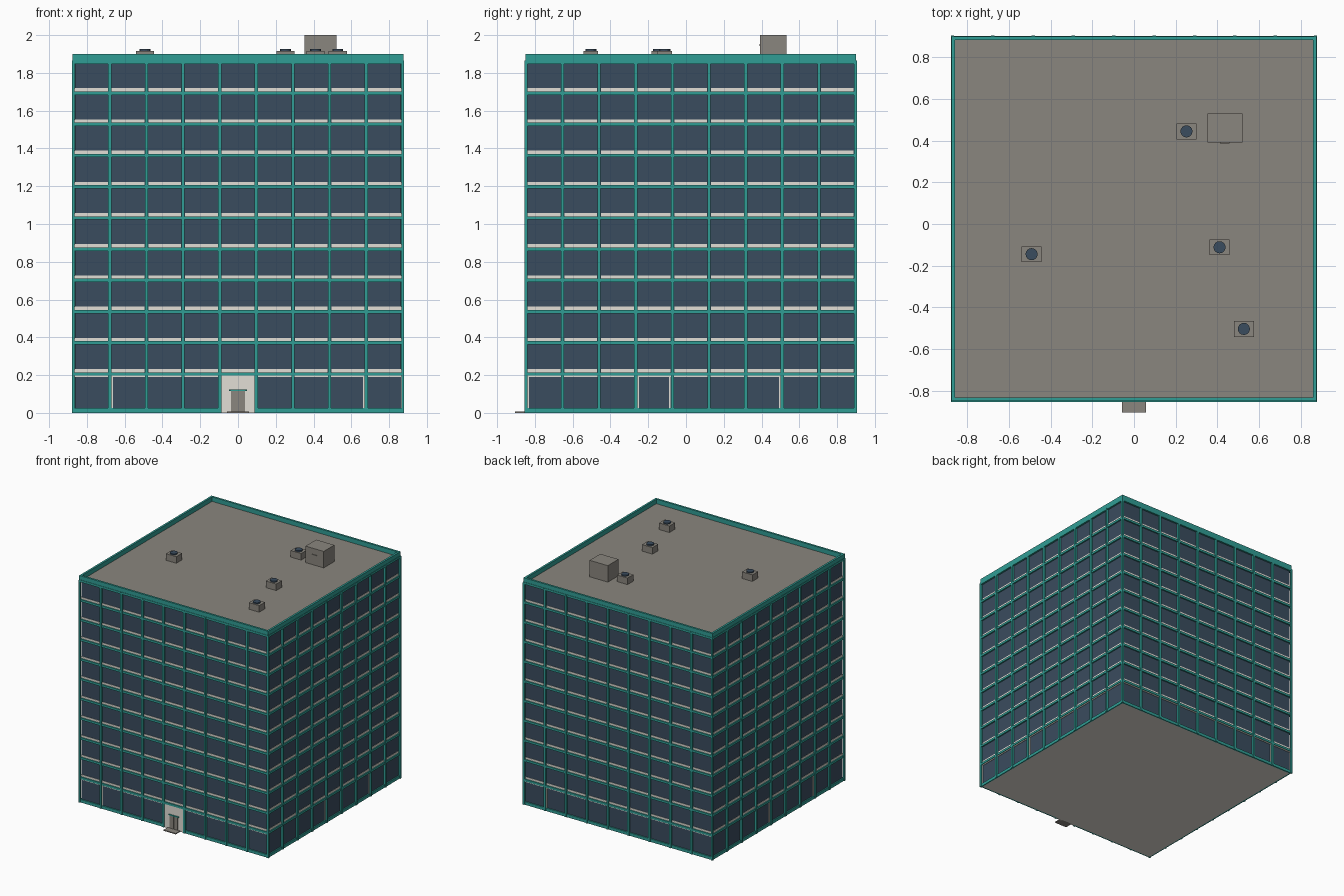
import bpy, bmesh, math
from mathutils import Matrix, Vector

if "Cube" in bpy.data.objects:
    bpy.data.objects.remove(bpy.data.objects["Cube"])

CY = 0.025        # depth centre of the tower
HALF = 0.88       # outermost half width
BAY = 0.194       # bay width, nine bays per side
FLOOR = 0.1652    # storey height
ROOF = 1.862


def srgb(r, g, b):
    f = lambda c: c / 12.92 if c <= 0.04045 else ((c + 0.055) / 1.055) ** 2.4
    return (f(r / 255), f(g / 255), f(b / 255), 1)


def material(name, rgb):
    m = bpy.data.materials.new(name)
    m.diffuse_color = srgb(*rgb)
    m.use_nodes = True
    m.node_tree.nodes["Principled BSDF"].inputs["Base Color"].default_value = m.diffuse_color
    return m


GLASS = material("dark glass", (58, 76, 94))
TEAL = material("teal trim", (48, 158, 149))
CREAM = material("pale stone", (226, 223, 214))
GREY = material("warm grey", (138, 134, 126))


def add_box(bm, lo, hi, turn=0):
    """Box between two corners, turned by quarter turns about the tower axis."""
    lo, hi = Vector(lo), Vector(hi)
    mat = (Matrix.Translation((0, CY, 0)) @ Matrix.Rotation(turn * math.pi / 2, 4, 'Z')
           @ Matrix.Translation((lo + hi) / 2) @ Matrix.Diagonal((*(hi - lo), 1)))
    bmesh.ops.create_cube(bm, size=1, matrix=mat)


def finish(name, bm, *mats):
    me = bpy.data.meshes.new(name)
    bm.to_mesh(me)
    bm.free()
    for m in mats:
        me.materials.append(m)
    ob = bpy.data.objects.new(name, me)
    bpy.context.collection.objects.link(ob)
    return ob


def boxes(name, mat, items):
    """items: (low corner, high corner, quarter turns)"""
    bm = bmesh.new()
    for lo, hi, turn in items:
        add_box(bm, lo, hi, turn)
    return finish(name, bm, mat)


def strip(u0, u1, z0, z1, out, turn, back=0.862):
    """Facade strip spanning u0..u1 along a side and standing out to 'out'."""
    return ((u0, -out, z0), (u1, -back, z1), turn)


SIDES = range(4)
centres = [BAY * (i - 4) for i in range(9)]
bands = [0.206 + FLOOR * i for i in range(10)]

# Glass core with grey roof deck and pale underside
bm = bmesh.new()
add_box(bm, (-0.864, -0.864, 0), (0.864, 0.864, ROOF))
bm.normal_update()
for f in bm.faces:
    f.material_index = 1 if f.normal.z > 0.5 else 2 if f.normal.z < -0.5 else 0
finish("glass_core", bm, GLASS, GREY, CREAM)

# Vertical mullions and corner posts
boxes("mullions", TEAL, [
    strip(BAY * (i - 3.5) - 0.0085, BAY * (i - 3.5) + 0.0085, 0, 1.86, HALF, s)
    for s in SIDES for i in range(8)])
boxes("corner_posts", TEAL, [
    ((HALF - 0.015, -HALF, 0), (HALF, -HALF + 0.015, 1.862), s) for s in SIDES])

# Horizontal floor bands
boxes("floor_bands", TEAL, [
    strip(-0.866, 0.866, z - 0.009, z + 0.009, 0.876, s) for s in SIDES for z in bands])

# Pale sills, one per bay, set back above each floor band
boxes("window_sills", CREAM, [
    strip(c - 0.087, c + 0.087, z + 0.009, z + 0.026, 0.867, s)
    for s in SIDES for z in bands for c in centres])

# Teal plinth, left open at the entrance
plinth = [strip(-0.866, 0.866, 0, 0.025, 0.874, s) for s in (1, 2, 3)]
plinth += [strip(-0.866, -0.095, 0, 0.025, 0.874, 0), strip(0.095, 0.866, 0, 0.025, 0.874, 0)]
boxes("plinth", TEAL, plinth)

# Thin pale frames around the ground floor glazing
frames = [strip(-0.864, 0.864, 0.190, 0.198, 0.870, s) for s in SIDES]
for s, posts in enumerate([(-0.666, 0.666), (-0.860, -0.278, -0.110, 0.472)] * 2):
    frames += [strip(u - 0.004, u + 0.004, 0.025, 0.192, 0.869, s) for u in posts]
boxes("ground_floor_frames", CREAM, frames)

# Parapet and the ledge below it
boxes("parapet", TEAL, [
    ((-0.876, -0.876, 1.85), (0.859, -0.859, 1.90), s) for s in SIDES])
boxes("parapet_ledge", TEAL, [
    strip(-0.878, 0.878, 1.848, 1.866, 0.879, s, 0.862) for s in SIDES])

# Entrance: pale surround, door, canopy and step
boxes("entrance_surround", CREAM, [strip(-0.092, 0.092, 0, 0.2, 0.872, 0)])
boxes("entrance_door", GREY, [
    strip(-0.037, -0.001, 0, 0.115, 0.876, 0), strip(0.001, 0.037, 0, 0.115, 0.876, 0)])
boxes("entrance_canopy", TEAL, [strip(-0.047, 0.047, 0.115, 0.123, 0.880, 0)])
boxes("entrance_step", GREY, [((-0.057, -0.93, 0), (0.057, -0.86, 0.008), 0)])

# Rooftop plant room with a small hood over its front
boxes("plant_room", GREY, [((0.352, 0.391 - CY, ROOF), (0.521, 0.532 - CY, 2.0), 0)])
boxes("plant_room_hood", GREY, [((0.412, 0.386 - CY, 1.945), (0.459, 0.394 - CY, 1.95), 0)])

# Rooftop vent units, each with a round dark fan on top
vents = [(0.252, 0.445), (0.411, -0.112), (-0.492, -0.145), (0.528, -0.504)]
boxes("vent_units", GREY, [
    ((x - 0.048, y - 0.038 - CY, ROOF), (x + 0.048, y + 0.038 - CY, 1.917), 0) for x, y in vents])
bm = bmesh.new()
for x, y in vents:
    bmesh.ops.create_cone(bm, cap_ends=True, segments=16, radius1=0.029, radius2=0.029,
                          depth=0.012, matrix=Matrix.Translation((x, y, 1.921)))
finish("vent_fans", bm, GLASS)
